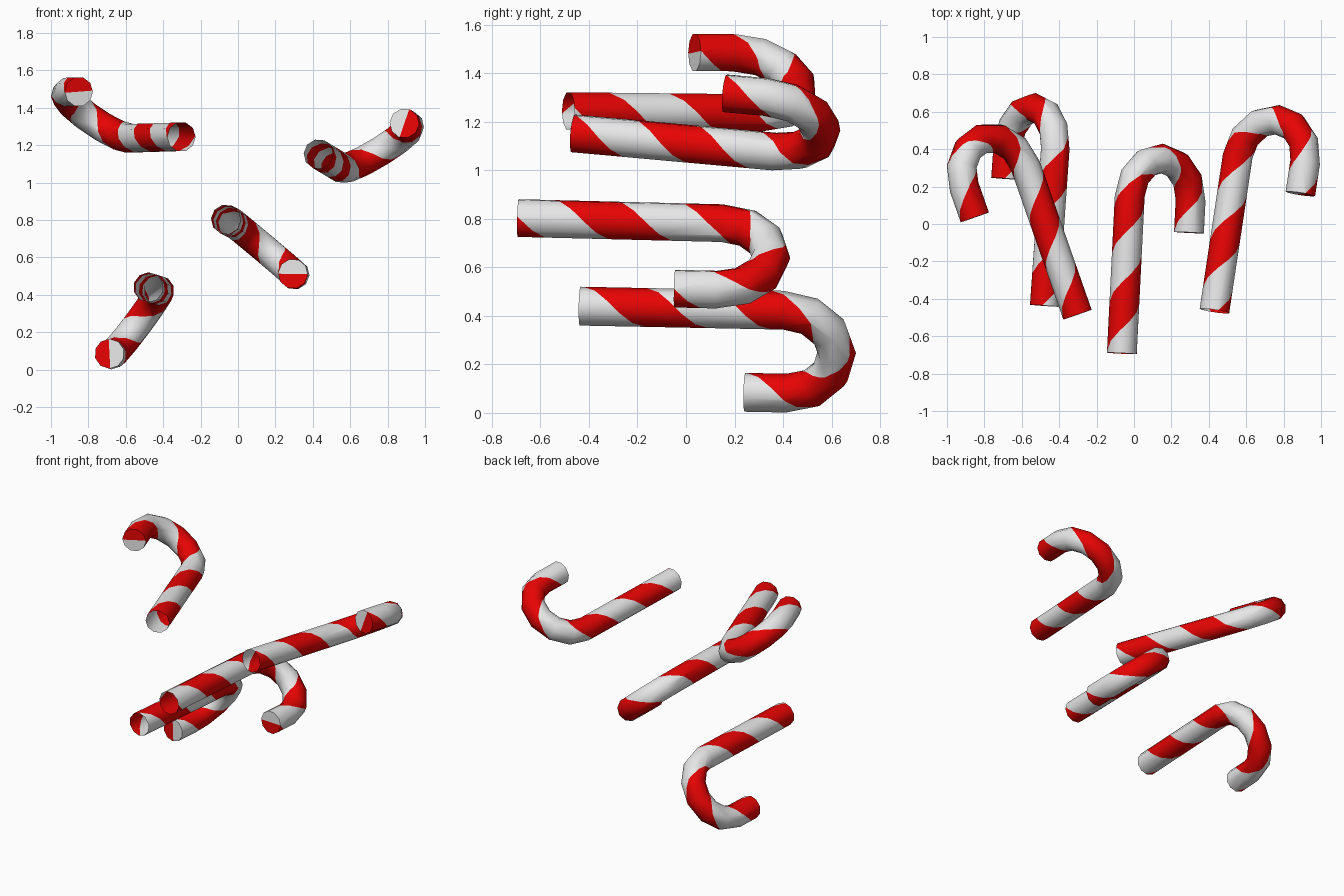
import bpy, bmesh, math
from mathutils import Vector, Matrix

if "Cube" in bpy.data.objects:
    bpy.data.objects.remove(bpy.data.objects["Cube"])

SIDES, RADIUS = 10, 0.08
LEG, BEND, TIP = 0.842, 0.213, 0.172      # long leg, hook radius, short leg
STEPS = 6                                 # segments in the hook
START = -45                               # stripe angle at the long end
TOTAL = 1165                              # stripe twist over the whole length

# Stripe twist at each ring, even along the length
arc = math.pi * BEND
rate = TOTAL / (LEG + arc + TIP)
TWIST = [0] + [rate * (LEG + arc * i / STEPS) for i in range(STEPS + 1)] + [TOTAL]


def material(name, rgb):
    m = bpy.data.materials.new(name)
    m.diffuse_color = (*rgb, 1)
    m.use_nodes = True
    m.node_tree.nodes["Principled BSDF"].inputs["Base Color"].default_value = m.diffuse_color
    return m


# Centre path: (centre, direction towards the hook centre) for each ring
H, D, N = Vector((1, 0, 0)), Vector((0, 1, 0)), Vector((0, 0, -1))
path = [(Vector((0, 0, 0)), H)]
for i in range(STEPS + 1):
    a = math.pi * i / STEPS
    e = math.cos(a) * H - math.sin(a) * D
    path.append((D * LEG + H * BEND - e * BEND, e))
path.append((path[-1][0] - D * TIP, path[-1][1]))


def corner(k, i):
    c, e = path[k]
    a = 2 * math.pi * i / SIDES
    return c + RADIUS * (math.cos(a) * e + math.sin(a) * N)


def roll(phi, t):
    """Map a point of the flat sheet (angle, twist) onto the faceted tube."""
    k = max(j for j in range(len(path) - 1) if TWIST[j] <= t + 1e-3)
    f = (t - TWIST[k]) / (TWIST[k + 1] - TWIST[k])
    u = phi / 360 * SIDES
    i = min(SIDES - 1, int(u + 1e-4))
    g = u - i
    return corner(k, i).lerp(corner(k, i + 1), g).lerp(
        corner(k + 1, i).lerp(corner(k + 1, i + 1), g), f)


# Flat sheet of quads, cut diagonally along the stripe edges
bm = bmesh.new()
grid = [[bm.verts.new((360 * i / SIDES, t, 0)) for i in range(SIDES + 1)] for t in TWIST]
for k in range(len(TWIST) - 1):
    for i in range(SIDES):
        bm.faces.new((grid[k][i], grid[k][i + 1], grid[k + 1][i + 1], grid[k + 1][i]))
for m in range(-9, 4):
    bmesh.ops.bisect_plane(bm, geom=bm.verts[:] + bm.edges[:] + bm.faces[:], dist=1e-3,
                           plane_co=(START + 180 * m, 0, 0),
                           plane_no=Vector((1, -1, 0)).normalized())
for f in bm.faces:
    c = f.calc_center_median()
    f.material_index = 0 if (c.x - c.y - START) % 360 < 180 else 1

# Roll the sheet into the cane, close the short end, weld the seam
end = [e for e in bm.edges if all(v.co.y > TWIST[-1] - 0.01 for v in e.verts)]
for v in bm.verts:
    v.co = roll(v.co.x, v.co.y)
mid = bm.verts.new(path[-1][0])
for e in end:
    index = e.link_faces[0].material_index
    bm.faces.new((e.verts[0], e.verts[1], mid)).material_index = index
bmesh.ops.remove_doubles(bm, verts=bm.verts[:], dist=1e-5)
bmesh.ops.recalc_face_normals(bm, faces=bm.faces[:])
mesh = bpy.data.meshes.new("striped_cane")
bm.to_mesh(mesh)
bm.free()
mesh.materials.append(material("red", (0.8, 0.001, 0.001)))
mesh.materials.append(material("white", (0.8, 0.8, 0.8)))
mesh.shade_smooth()
mesh.set_sharp_from_angle(angle=math.radians(45))

# Four canes: long end position, leg direction, hook direction
CANES = {
    "upper_left_cane": ((-0.302, -0.485, 1.245), (-0.33, 0.944, -0.01), (-0.329, -0.107, 0.247)),
    "upper_right_cane": ((0.43, -0.465, 1.152), (0.148, 0.985, -0.089), (0.363, -0.027, 0.225)),
    "middle_cane": ((-0.065, -0.692, 0.803), (0.05, 0.998, -0.025), (0.333, 0, -0.28)),
    "lower_left_cane": ((-0.48, -0.437, 0.44), (0.07, 0.997, -0.02), (-0.25, 0, -0.335)),
}
for name, (pos, leg, hook) in CANES.items():
    d = Vector(leg).normalized()
    h = Vector(hook)
    h = (h - d * h.dot(d)).normalized()
    ob = bpy.data.objects.new(name, mesh)
    bpy.context.collection.objects.link(ob)
    rot = Matrix((h, d, h.cross(d))).transposed()
    ob.matrix_world = Matrix.Translation(pos) @ rot.to_4x4()
